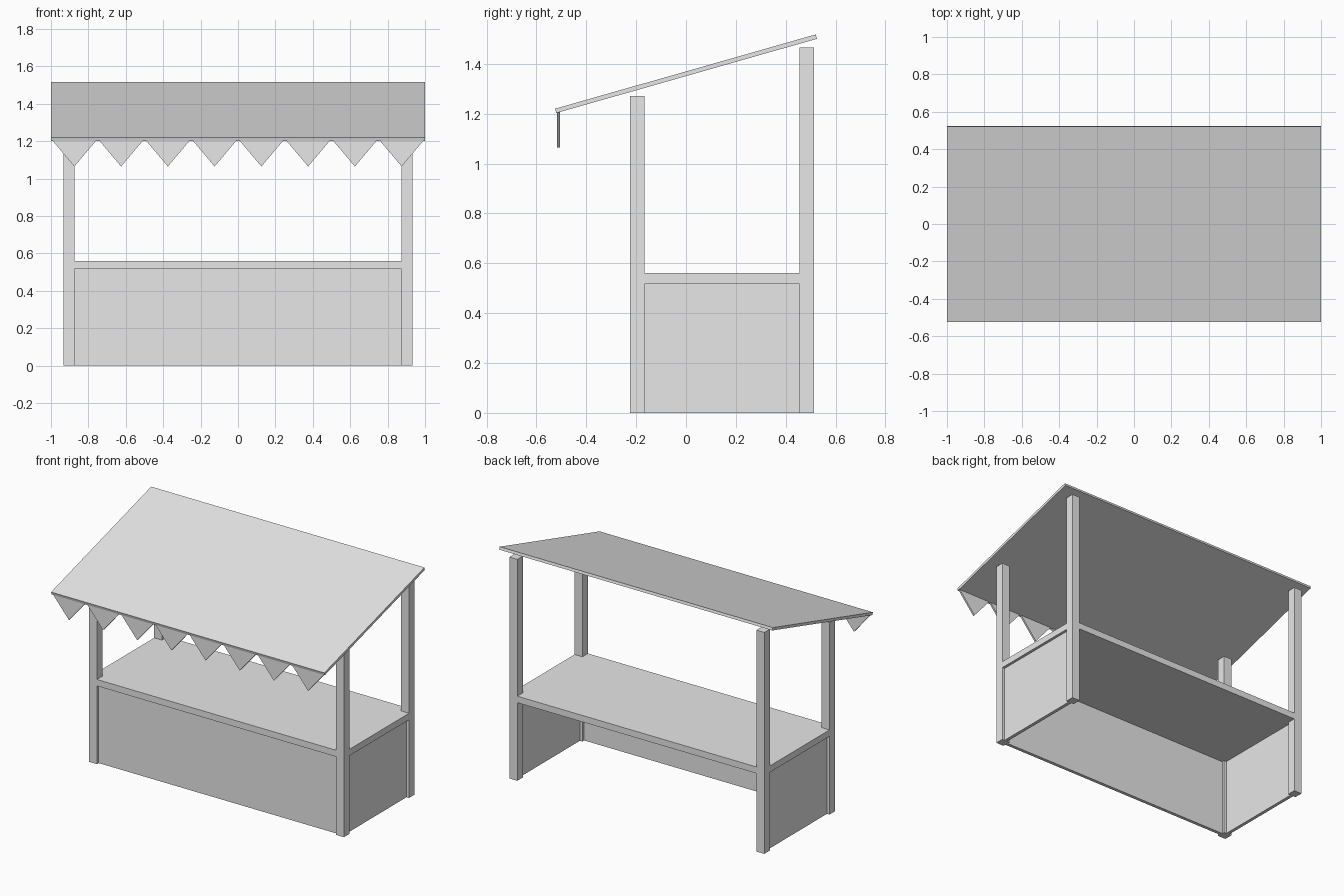
import bpy
import bmesh
from math import radians

if "Cube" in bpy.data.objects:
    bpy.data.objects.remove(bpy.data.objects["Cube"], do_unlink=True)

grey = bpy.data.materials.new("plain grey")
grey.use_nodes = True
colour = (0.8, 0.8, 0.8, 1)
grey.diffuse_color = colour
grey.node_tree.nodes["Principled BSDF"].inputs["Base Color"].default_value = colour


def finish(name, bm):
    bmesh.ops.recalc_face_normals(bm, faces=bm.faces)
    mesh = bpy.data.meshes.new(name)
    bm.to_mesh(mesh)
    bm.free()
    mesh.materials.append(grey)
    obj = bpy.data.objects.new(name, mesh)
    bpy.context.collection.objects.link(obj)
    return obj


def box(name, low, high):
    """Box between two corners, with its origin at its centre."""
    bm = bmesh.new()
    bmesh.ops.create_cube(bm, size=1)
    bmesh.ops.scale(bm, verts=bm.verts, vec=[b - a for a, b in zip(low, high)])
    obj = finish(name, bm)
    obj.location = [(a + b) / 2 for a, b in zip(low, high)]
    return obj


def pennant(name, x, y, top, tip, half_width, thickness):
    """Downward triangle extruded along y."""
    bm = bmesh.new()
    outline = [(x - half_width, top), (x + half_width, top), (x, tip)]
    face = bm.faces.new([bm.verts.new((px, y - thickness / 2, pz)) for px, pz in outline])
    new = bmesh.ops.extrude_face_region(bm, geom=[face])["geom"]
    verts = [g for g in new if isinstance(g, bmesh.types.BMVert)]
    bmesh.ops.translate(bm, verts=verts, vec=(0, thickness, 0))
    return finish(name, bm)


# Main dimensions
outer, inner = 0.933, 0.875
front, back = -0.225, 0.514
post = outer - inner
recess, panel = 0.018, 0.022
counter_bottom, counter_top = 0.517, 0.56

# Corner posts and side panels
for side, s in (("left", 1), ("right", -1)):
    x0, x1 = sorted((s * inner, s * outer))
    box(f"front_post_{side}", (x0, front, 0), (x1, front + post, 1.27))
    box(f"back_post_{side}", (x0, back - post, 0), (x1, back, 1.465))
    p0, p1 = sorted((s * (outer - recess), s * (outer - recess - panel)))
    box(f"side_panel_{side}", (p0, front + post, 0), (p1, back - post, counter_bottom))

# Front panel, open at the back
box("front_panel", (-inner, front + recess, 0),
    (inner, front + recess + panel, counter_bottom))

# Counter, flush with the outer faces of the posts
box("counter", (-outer, front, counter_bottom), (outer, back, counter_top))

# Sloping roof
roof = box("roof", (-1, -0.5435, 1.351), (1, 0.5435, 1.369))
roof.rotation_euler.x = radians(15.9)

# Row of pennants under the front edge
for i in range(8):
    pennant(f"pennant_{i + 1}", -0.875 + i * 0.25, -0.512, 1.206, 1.065, 0.119, 0.012)
